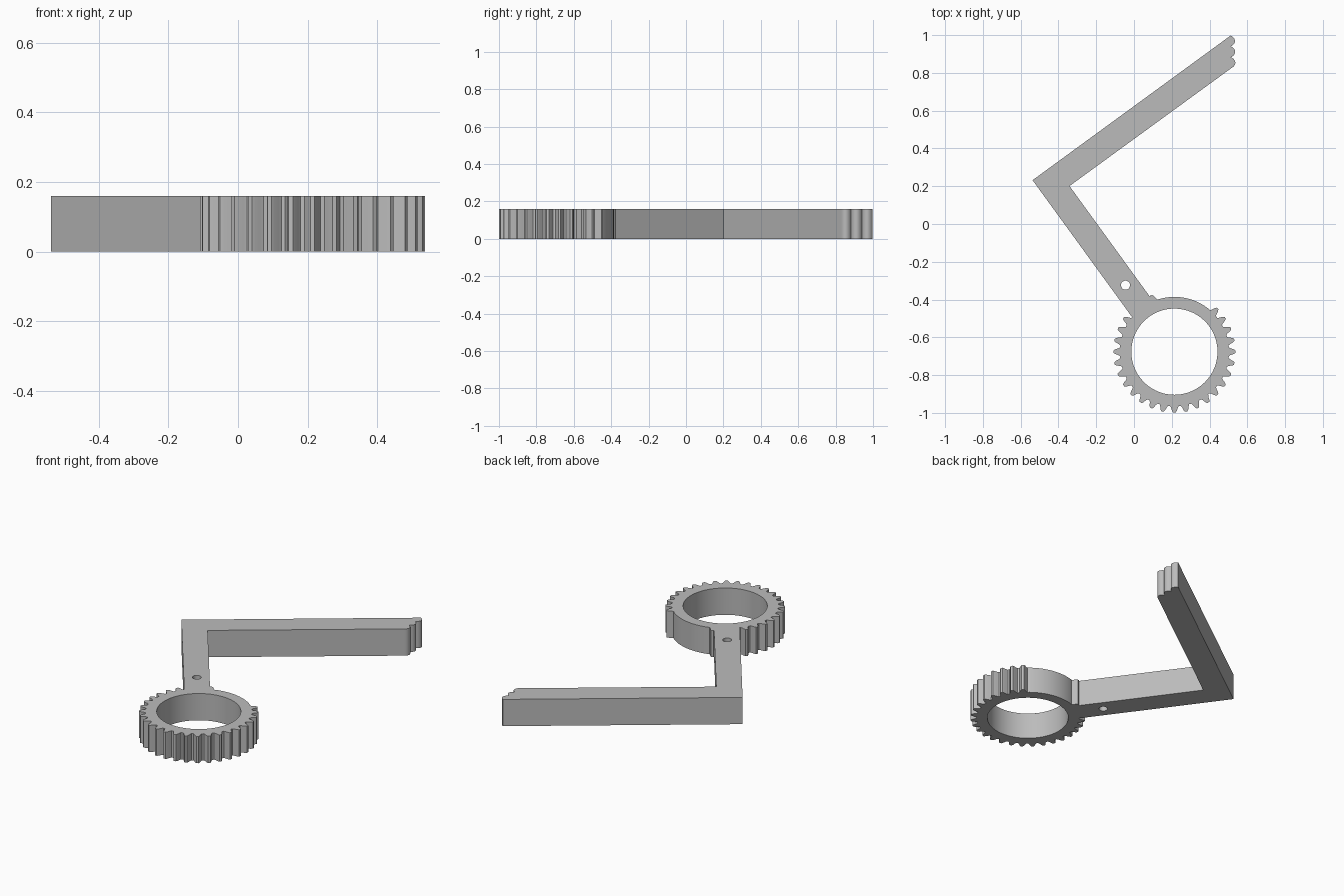
import bpy, bmesh
from math import sin, cos, pi, radians, degrees
from mathutils import Vector, Matrix

if "Cube" in bpy.data.objects:
    bpy.data.objects.remove(bpy.data.objects["Cube"], do_unlink=True)

HEIGHT, STEP_Z, WIDTH = 0.16, 0.08, 0.14
CORNER = Vector((-0.537, 0.232))
LONG = Vector((cos(radians(36)), sin(radians(36))))
SHORT = Vector((LONG.y, -LONG.x))
GEAR = Vector((0.214, -0.676))
TEETH = 32

grey = bpy.data.materials.new("plain grey")
grey.use_nodes = True
grey.diffuse_color = (0.5, 0.5, 0.5, 1)
grey.node_tree.nodes["Principled BSDF"].inputs["Base Color"].default_value = (0.5, 0.5, 0.5, 1)


def finish(name, bm):
    bmesh.ops.recalc_face_normals(bm, faces=bm.faces)
    mesh = bpy.data.meshes.new(name)
    bm.to_mesh(mesh)
    bm.free()
    mesh.materials.append(grey)
    obj = bpy.data.objects.new(name, mesh)
    bpy.context.collection.objects.link(obj)
    return obj


def prism(name, points, height, matrix=Matrix()):
    """Extrude a flat outline upward, then place it."""
    bm = bmesh.new()
    face = bm.faces.new([bm.verts.new((p[0], p[1], 0)) for p in points])
    top = bmesh.ops.extrude_face_region(bm, geom=[face])["geom"]
    verts = [v for v in top if isinstance(v, bmesh.types.BMVert)]
    bmesh.ops.translate(bm, verts=verts, vec=(0, 0, height))
    bm.transform(matrix)
    return finish(name, bm)


def ring(name, centre, outer, inner, count, height):
    """Tube whose outer radius is a function of the angle."""
    bm = bmesh.new()
    loops = []
    for i in range(count):
        a = 2 * pi * i / count
        loops.append([bm.verts.new((centre.x + r * cos(a), centre.y + r * sin(a), z))
                      for r, z in ((inner, 0), (outer(a), 0), (outer(a), height), (inner, height))])
    for i in range(count):
        p, q = loops[i], loops[(i + 1) % count]
        for k in range(4):
            n = (k + 1) % 4
            bm.faces.new((p[k], q[k], q[n], p[n]))
    return finish(name, bm)


def select_only(obj):
    bpy.ops.object.select_all(action='DESELECT')
    obj.select_set(True)
    bpy.context.view_layer.objects.active = obj


def cut(obj, cutter):
    mod = obj.modifiers.new("cut", 'BOOLEAN')
    mod.operation, mod.solver, mod.object = 'DIFFERENCE', 'EXACT', cutter
    select_only(obj)
    bpy.ops.object.modifier_apply(modifier=mod.name)
    bpy.data.objects.remove(cutter, do_unlink=True)


def at(along_short, along_long):
    return CORNER + SHORT * along_short + LONG * along_long


# Angled arm with three rounded teeth on its far end
end_top, end_bottom = Vector((0.512, 0.998)), Vector((0.515, 0.825))
rack = []
for i in range(25):
    t = i / 24
    p = end_top.lerp(end_bottom, t)
    rack.append((p.x + 0.022 * abs(sin(3 * pi * t)) ** 0.7, p.y))
arm = prism("angled_arm", [at(0, 0)] + rack + [at(WIDTH, WIDTH), at(0.905, WIDTH), at(0.905, 0)], HEIGHT)

# Lowered step near the gear, with a small fillet at its foot
start, fillet = 0.578, 0.016
outline = [(start, 0.3), (start, STEP_Z + fillet)]
for i in range(1, 7):
    a = pi + i * pi / 12
    outline.append((start + fillet + fillet * cos(a), STEP_Z + fillet + fillet * sin(a)))
outline += [(1.1, STEP_Z), (1.1, 0.3)]
base = CORNER - LONG * 0.1
place = Matrix(((SHORT.x, 0, LONG.x, base.x),
                (SHORT.y, 0, LONG.y, base.y),
                (0, 1, 0, 0),
                (0, 0, 0, 1)))
cut(arm, prism("step_cutter", outline, 0.35, place))

# Hollow pin standing through the step
PIN, PIN_R = Vector((-0.045, -0.324)), 0.035
circle = [PIN + Vector((cos(a), sin(a))) * PIN_R for a in [2 * pi * i / 32 for i in range(32)]]
cut(arm, prism("hole_cutter", circle, 0.5, Matrix.Translation((0, 0, -0.2))))
pin = ring("hollow_pin", PIN, lambda a: PIN_R, 0.024, 32, HEIGHT)


# Gear ring with a toothless stretch at the back
def tooth_radius(a):
    if 51 < degrees(a) < 107:
        return 0.29
    wave = max(-1, min(1, 1.5 * cos(TEETH * a)))
    return 0.306 + 0.017 * wave


gear = ring("gear_ring", GEAR, tooth_radius, 0.228, TEETH * 10, HEIGHT)

for obj in (arm, pin, gear):
    select_only(obj)
    bpy.ops.object.shade_smooth_by_angle(angle=radians(25))
